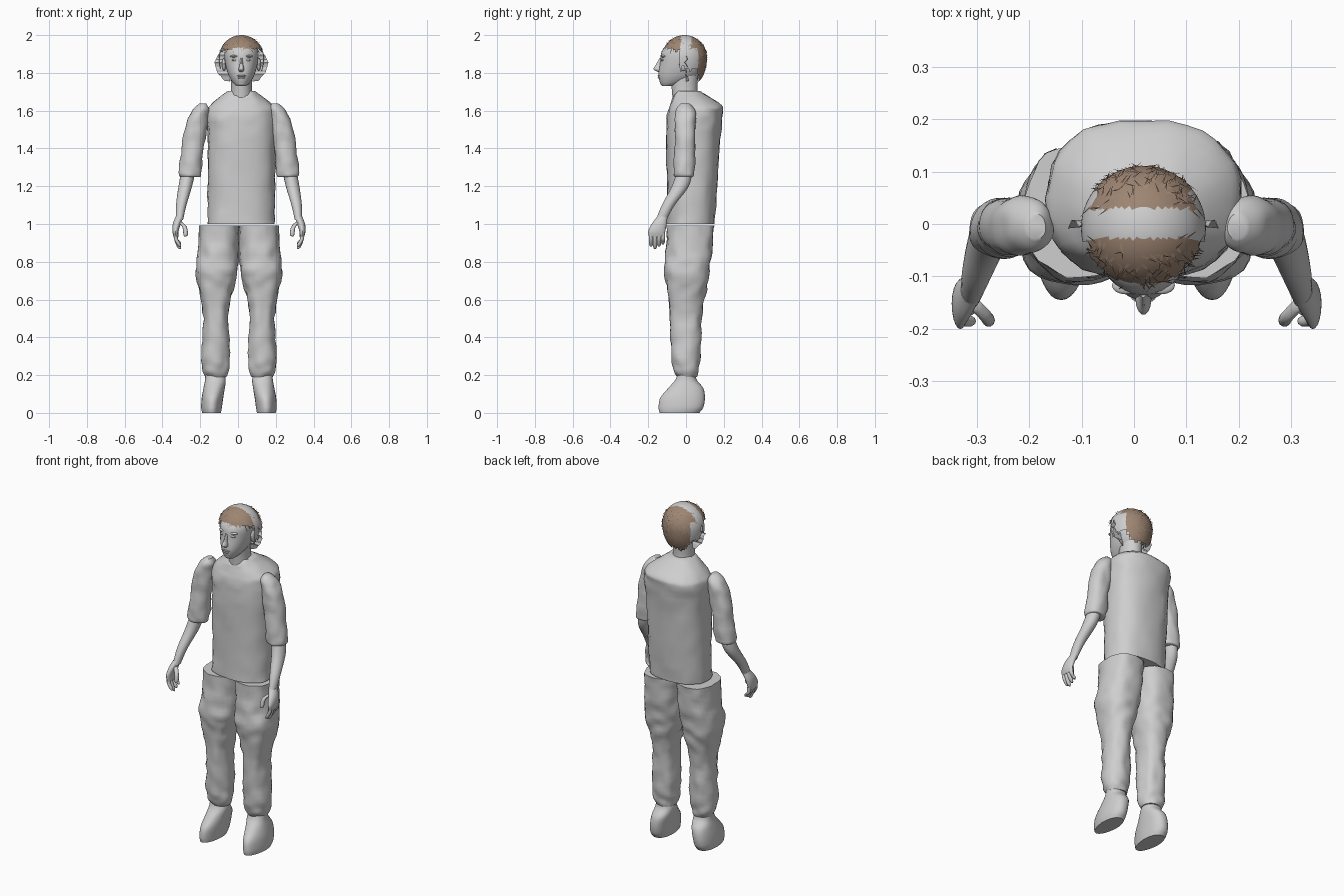
import bpy, bmesh, math, random
from mathutils import Vector, noise

if "Cube" in bpy.data.objects:
    bpy.data.objects.remove(bpy.data.objects["Cube"], do_unlink=True)

random.seed(4)
MID = 0.018       # centre line of head and torso
LIMB_MID = 0.005  # mirror plane of arms and legs


def make_material(name, colour):
    mat = bpy.data.materials.new(name)
    mat.use_nodes = True
    mat.diffuse_color = (*colour, 1)
    mat.node_tree.nodes["Principled BSDF"].inputs["Base Color"].default_value = (*colour, 1)
    return mat


GREY = make_material("plain grey", (0.62, 0.62, 0.62))
BROWN = make_material("hair brown", (0.34, 0.235, 0.17))


def finish(name, bm, mats=(GREY,), mirror_at=None, smooth=True):
    """Turn a bmesh into a named object, mirrored across x when asked."""
    mesh = bpy.data.meshes.new(name)
    bm.to_mesh(mesh)
    bm.free()
    for mat in mats:
        mesh.materials.append(mat)
    ob = bpy.data.objects.new(name, mesh)
    bpy.context.collection.objects.link(ob)
    bpy.ops.object.select_all(action='DESELECT')
    ob.select_set(True)
    bpy.context.view_layer.objects.active = ob
    if smooth:
        bpy.ops.object.shade_smooth_by_angle(angle=math.radians(45))
    if mirror_at is not None:
        ob.location.x = mirror_at
        mod = ob.modifiers.new("mirror", 'MIRROR')
        mod.use_mirror_merge = False
    return ob


def spline(a, b, c, d, t):
    return 0.5 * (2 * b + (c - a) * t + (2 * a - 5 * b + 4 * c - d) * t ** 2
                  + (3 * b - a - 3 * c + d) * t ** 3)


def loft(bm, rows, segs=32, steps=5, power=2.0, lumps=0.0):
    """Closed skin through horizontal rings given as (z, x min, x max, y min, y max)."""
    padded = [rows[0], *rows, rows[-1]]
    dense = [[spline(*vals, s / steps) for vals in zip(*padded[i:i + 4])]
             for i in range(len(rows) - 1) for s in range(steps)]
    dense.append(rows[-1])
    rings = []
    for z, x0, x1, y0, y1 in dense:
        ring = []
        for k in range(segs):
            a = math.tau * k / segs
            c, s = math.cos(a), math.sin(a)
            dx = math.copysign(abs(c) ** (2 / power), c)
            dy = math.copysign(abs(s) ** (2 / power), s)
            co = Vector(((x0 + x1 + (x1 - x0) * dx) / 2, (y0 + y1 + (y1 - y0) * dy) / 2, z))
            if lumps:
                bump = lumps * noise.noise(co * Vector((1, 1, 1.6)).length * 9)
                co += Vector((dx, dy, 0)) * bump
            ring.append(bm.verts.new(co))
        rings.append(ring)
    for lower, upper in zip(rings, rings[1:]):
        for k in range(segs):
            n = (k + 1) % segs
            bm.faces.new((lower[k], lower[n], upper[n], upper[k]))
    bm.faces.new(rings[0])
    bm.faces.new(rings[-1])
    bmesh.ops.recalc_face_normals(bm, faces=bm.faces[:])


def part(name, rows, mirror_at=None, **options):
    bm = bmesh.new()
    loft(bm, rows, **options)
    return finish(name, bm, mirror_at=mirror_at)


def ball(name, centre, size, mirror_at=None):
    bm = bmesh.new()
    bmesh.ops.create_uvsphere(bm, u_segments=16, v_segments=10, radius=1)
    for v in bm.verts:
        v.co = Vector(centre) + v.co * Vector((1, 1, 1)).normalized().length * 1
        v.co = Vector(centre) + Vector(p * q for p, q in zip(v.co - Vector(centre), size))
    return finish(name, bm, mirror_at=mirror_at)


# Shirt body with a dipped neckline
shirt = part("shirt_body", [
    (1.0, -.16, .195, -.1, .15), (1.2, -.16, .195, -.1, .165),
    (1.45, -.16, .2, -.105, .18), (1.58, -.168, .205, -.1, .195),
    (1.63, -.145, .185, -.085, .185), (1.705, -.055, .088, -.055, .075),
], power=2.4, lumps=.008)
for v in shirt.data.vertices:
    if v.co.z > 1.69 and v.co.y < 0:
        v.co.z -= 0.035 * max(0, 1 - abs(v.co.x - MID) / 0.05)

# Sleeves, forearms and hands
part("sleeves", [
    (1.25, .205, .305, -.055, .035), (1.27, .198, .318, -.065, .045),
    (1.4, .185, .303, -.06, .05), (1.52, .168, .283, -.06, .052),
    (1.6, .158, .25, -.055, .05), (1.637, .172, .205, -.025, .02),
], mirror_at=LIMB_MID, lumps=.008)
part("forearms", [
    (1.02, .296, .334, -.16, -.105), (1.1, .278, .333, -.128, -.06),
    (1.2, .248, .32, -.075, .015), (1.29, .228, .303, -.045, .035),
], mirror_at=LIMB_MID, segs=20)

hand = bmesh.new()
loft(hand, [
    (.93, .32, .345, -.195, -.115), (.96, .32, .352, -.2, -.11),
    (1.0, .308, .35, -.182, -.102), (1.04, .293, .335, -.152, -.098),
], segs=20)


def finger(points, radius):
    rows = [(z, x - r, x + r, y - r, y + r)
            for (x, y, z), r in zip(points, (radius / 2, radius, radius, radius))]
    loft(hand, rows, segs=10, steps=3)


for i in range(4):
    y = -.185 + .021 * i
    tip = .868 + .012 * abs(i - 1)
    finger([(.312, y, tip), (.318, y, tip + .012), (.333, y, .92), (.335, y, .95)], .0105)
finger([(.284, -.186, .935), (.282, -.184, .945), (.288, -.175, .985), (.312, -.15, 1.01)], .012)
finish("hands", hand, mirror_at=LIMB_MID)

# Trousers and shoes
part("trouser_legs", [
    (.19, .068, .182, -.045, .058), (.23, .056, .195, -.065, .068),
    (.32, .047, .2, -.076, .076), (.5, .058, .188, -.085, .084),
    (.65, .032, .212, -.1, .108), (.75, .006, .23, -.115, .125),
    (.86, .002, .217, -.106, .14), (.993, .0, .212, -.1, .15),
], mirror_at=LIMB_MID, power=2.3, lumps=.01)
shoe = bmesh.new()
loft(shoe, [
    (0, .095, .195, -.14, .07), (.03, .09, .2, -.145, .092),
    (.08, .083, .197, -.136, .1), (.13, .075, .188, -.095, .092),
    (.17, .07, .18, -.06, .06), (.2, .075, .178, -.045, .05),
], power=2.3)
for v in shoe.verts:  # narrow the toe
    v.co.x = .14 + (v.co.x - .14) * (1 - max(0, -v.co.y - .03) * 2)
finish("shoes", shoe, mirror_at=LIMB_MID)

# Neck and head
part("neck", [
    (1.64, MID - .065, MID + .065, -.07, .07), (1.71, MID - .056, MID + .056, -.075, .06),
    (1.8, MID - .058, MID + .058, -.085, .065),
])
head_rings = [
    (1.73, .025, -.125, -.075), (1.75, .046, -.138, .0), (1.79, .069, -.146, .065),
    (1.85, .086, -.138, .085), (1.91, .09, -.13, .09), (1.95, .075, -.098, .075),
    (1.98, .04, -.045, .04),
]
part("head", [(z, MID - h, MID + h, a, b) for z, h, a, b in head_rings], power=2.1)
nose_rings = [(1.806, .012, -.15), (1.82, .015, -.173), (1.845, .009, -.159), (1.88, .006, -.14)]
part("nose", [(z, MID - h, MID + h, y, -.115) for z, h, y in nose_rings], segs=14)
ball("eyes", (.034, -.121, 1.868), (.015, .012, .007), MID)
ball("brows", (.034, -.117, 1.888), (.026, .017, .007), MID)
ball("ears", (.092, -.012, 1.845), (.011, .024, .034), MID)
ball("upper_lip", (MID, -.138, 1.785), (.024, .013, .005))
ball("lower_lip", (MID, -.136, 1.774), (.02, .014, .006))
ball("chin", (MID, -.118, 1.748), (.026, .019, .017))

# Hair shell: brown front and back with a plain band over the crown and sides
CENTRE = Vector((MID, -.008, 1.88))


def on_shell(d):
    drop = .12 if d.z > 0 else .17
    return CENTRE + Vector((d.x * .119, d.y * .119, d.z * drop))


def hairline(y):
    if y < -.03:
        return 1.925
    return 1.82 if y < .06 else 1.765


def is_band(p):
    return -.028 < p.y < .03 or (-.028 < p.y < .065 and p.z < 1.93)


hair = bmesh.new()
bmesh.ops.create_uvsphere(hair, u_segments=56, v_segments=36, radius=1)
for v in hair.verts:
    v.co = on_shell(v.co)
bare = [f for f in hair.faces
        if f.calc_center_median().z < hairline(f.calc_center_median().y) + random.uniform(-.012, .012)]
bmesh.ops.delete(hair, geom=bare, context='FACES')
for f in hair.faces:
    f.material_index = 0 if is_band(f.calc_center_median()) else 1
finish("hair_shell", hair, mats=(GREY, BROWN))

# Loose strands lying over the brown hair
strands = bmesh.new()
for _ in range(420):
    d = Vector((random.gauss(0, 1), random.gauss(0, 1), random.gauss(.3, .7))).normalized()
    p = on_shell(d)
    if p.z < hairline(p.y) or is_band(p):
        continue
    along = d.cross(Vector((random.uniform(-1, 1), random.uniform(-1, 1), .4))).normalized()
    if along.z > 0:
        along.negate()
    side = d.cross(along) * .003
    corners = (p - side, p + side, p + along * .035 + d * .003)
    strands.faces.new([strands.verts.new(c) for c in corners])
finish("hair_strands", strands, mats=(BROWN,), smooth=False)

# Ragged tufts beside the ears
tufts = bmesh.new()
count = 16
inner, outer = [], []
for i in range(count):
    t = i / (count - 1)
    z = 1.755 + .19 * t
    reach = .088 + .04 * math.sin(math.pi * t) + random.uniform(.0, .016)
    inner.append(tufts.verts.new((.06, .0, z)))
    outer.append(tufts.verts.new((reach, random.uniform(-.01, .02), z + random.uniform(-.004, .004))))
for i in range(count - 1):
    tufts.faces.new((inner[i], outer[i], outer[i + 1], inner[i + 1]))
finish("side_tufts", tufts, mirror_at=MID, smooth=False)
